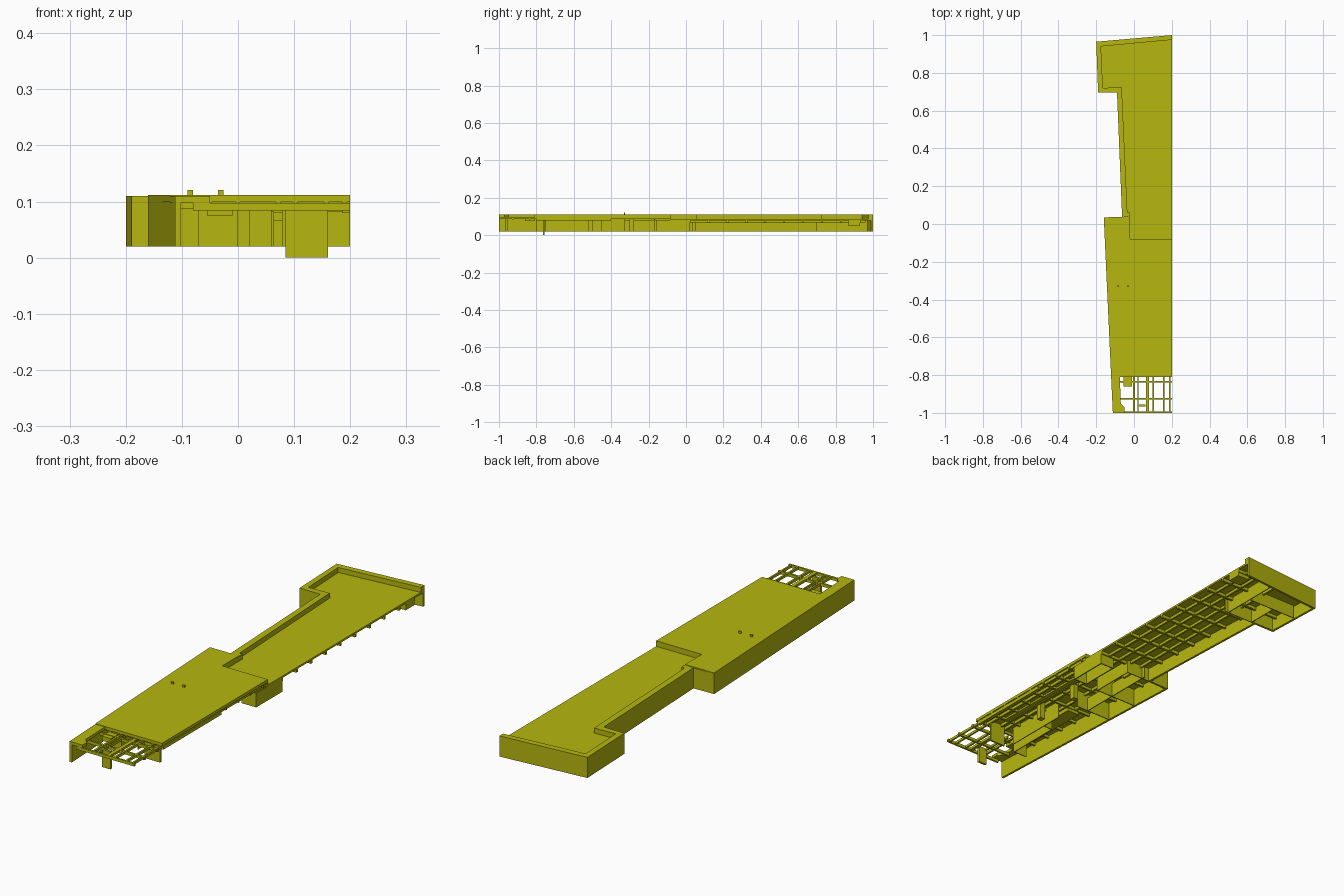
import bpy, bmesh
from mathutils import Vector

mat = bpy.data.materials.new("olive")
mat.diffuse_color = (0.47, 0.47, 0.005, 1)


def finish(name, bm):
    bmesh.ops.recalc_face_normals(bm, faces=bm.faces)
    me = bpy.data.meshes.new(name)
    bm.to_mesh(me)
    bm.free()
    me.materials.append(mat)
    ob = bpy.data.objects.new(name, me)
    bpy.context.collection.objects.link(ob)
    return ob


def prism(name, pts, z0, z1):
    """Extrude a plan outline from z0 to z1."""
    bm = bmesh.new()
    face = bm.faces.new([bm.verts.new((x, y, z0)) for x, y in pts])
    ext = bmesh.ops.extrude_face_region(bm, geom=[face])["geom"]
    vs = [g for g in ext if isinstance(g, bmesh.types.BMVert)]
    bmesh.ops.translate(bm, verts=vs, vec=(0, 0, z1 - z0))
    return finish(name, bm)


def box(name, x0, x1, y0, y1, z0, z1):
    return prism(name, [(x0, y0), (x1, y0), (x1, y1), (x0, y1)], z0, z1)


def inset(path, d):
    """Offset an open path to its right side with mitred corners."""
    p = [Vector(q) for q in path]
    n = []
    for a, b in zip(p, p[1:]):
        t = (b - a).normalized()
        n.append(Vector((t.y, -t.x)))
    out = [p[0] + n[0] * d]
    for i in range(1, len(p) - 1):
        m = n[i - 1] + n[i]
        out.append(p[i] + m * (2 * d / m.length_squared))
    out.append(p[-1] + n[-1] * d)
    out[-1].x = 0.2
    return [tuple(v) for v in out]


def left_edge(y):
    """Inner x of the outer wall at a given y."""
    if y < 0.035:
        return -0.10 - 0.05 * (y + 1) / 1.035
    if y < 0.70:
        return -0.05 - 0.025 * (y - 0.035) / 0.66
    return -0.18


# Outer wall skin following the stepped facade
facade = [(-0.112, -1), (-0.16, 0.035), (-0.063, 0.038), (-0.09, 0.695),
          (-0.19, 0.695), (-0.20, 0.965), (0.20, 1.0)]
prism("outer_wall", facade + inset(facade, 0.01)[::-1], 0.02, 0.109)

# Front roof slab, edge coping beside the open frame
prism("front_roof", [(-0.121, -0.81), (-0.16, 0.035), (-0.02, 0.035), (-0.02, -0.08),
                     (0.2, -0.08), (0.2, -0.81)], 0.099, 0.112)
prism("front_coping", [(-0.112, -1), (-0.121, -0.81), (-0.075, -0.81),
                       (-0.07, -0.95), (-0.05, -0.97), (-0.05, -1)], 0.097, 0.11)

# Parapet around the recessed rear roof
inner = [(-0.02, 0.035), (-0.02, 0.06), (-0.035, 0.06), (-0.065, 0.725),
         (-0.165, 0.72), (-0.175, 0.94), (0.2, 0.975)]
prism("rear_parapet", facade[2:] + inner[::-1], 0.08, 0.11)
prism("rear_roof", [(0.2, -0.08), (-0.02, -0.08)] + inner, 0.08, 0.088)
box("roof_step", -0.02, 0.2, -0.085, -0.08, 0.08, 0.112)
box("roof_step_side", -0.025, -0.02, -0.08, 0.035, 0.08, 0.112)

# Small roof posts
for x in (-0.085, -0.031):
    box("roof_post", x - 0.005, x + 0.005, -0.332, -0.326, 0.11, 0.121)

# Exposed frame at the front end
for x, w in ((0.0, 0.008), (0.022, 0.006), (0.072, 0.016), (0.102, 0.008),
             (0.157, 0.007), (0.19, 0.007)):
    box("frame_joist", x - w / 2, x + w / 2, -1, -0.81, 0.086, 0.097)
for y in (-0.997, -0.925, -0.835):
    box("frame_beam", -0.08, 0.2, y - 0.004, y + 0.004, 0.084, 0.097)
box("frame_box", -0.055, -0.01, -0.86, -0.81, 0.075, 0.095)

# Beam grid under the rear roof
for i in range(10):
    y = 0.02 + i * 0.101
    box("rear_cross_beam", left_edge(y), 0.2, y - 0.005, y + 0.005, 0.066, 0.08)
for x in (-0.01, 0.045, 0.1, 0.155):
    box("rear_long_beam", x - 0.004, x + 0.004, -0.08, 0.96, 0.068, 0.08)

# Beam grid under the front roof
for i in range(9):
    y = -0.79 + i * 0.085
    box("front_cross_beam", left_edge(y), 0.2, y - 0.004, y + 0.004, 0.087, 0.099)
for x in (-0.05, 0.0, 0.072, 0.102, 0.157, 0.19):
    box("front_long_beam", x - 0.004, x + 0.004, -0.81, -0.08, 0.086, 0.099)

# Ducts below the front roof
box("duct", -0.07, -0.01, -0.75, -0.45, 0.074, 0.095)
box("duct", 0.11, 0.13, -0.7, -0.2, 0.086, 0.095)
box("duct", 0.185, 0.2, -0.8, -0.4, 0.08, 0.095)

# Columns
for x, y in ((0.09, -0.51), (0.09, -0.29)):
    box("column", x - 0.012, x + 0.012, y - 0.012, y + 0.012, 0.02, 0.099)
box("front_column", 0.02, 0.06, -0.965, -0.955, 0.02, 0.097)

# Deep hanging panel near the front
box("deep_panel", 0.085, 0.16, -0.765, -0.757, 0.0, 0.096)

# Interior partitions: x0, x1, y0, y1
t = 0.004
walls = [(-0.07, -0.005, -0.8, -0.8 + t), (-0.005, -0.001, -0.8, -0.55),
         (0.04, 0.04 + t, -0.75, -0.45), (-0.001, 0.04, -0.55, -0.55 + t),
         (-0.02, -0.016, -0.33, 0.05), (-0.14, 0.04, -0.33, -0.33 + t),
         (-0.15, 0.06, -0.17, -0.17 + t), (-0.155, 0.06, 0.03, 0.034),
         (0.06, 0.064, -0.17, 0.034),
         (-0.09, 0.08, 0.697, 0.701), (-0.18, 0.06, 0.84, 0.844),
         (0.06, 0.064, 0.70, 0.97), (-0.07, -0.066, 0.70, 0.84)]
for w in walls:
    box("partition", *w, 0.02, 0.082 if w[3] > -0.1 else 0.099)

# Shaft enclosure on the open side
for w in ((0.13, 0.2, -0.16, -0.155), (0.13, 0.2, 0.015, 0.02),
          (0.13, 0.135, -0.16, 0.02), (0.195, 0.2, -0.16, 0.02)):
    box("shaft_wall", *w, 0.02, 0.082)

# Upstand blocks hanging at the rear end of the open side
box("rear_box", 0.14, 0.2, 0.87, 0.93, 0.05, 0.08)
